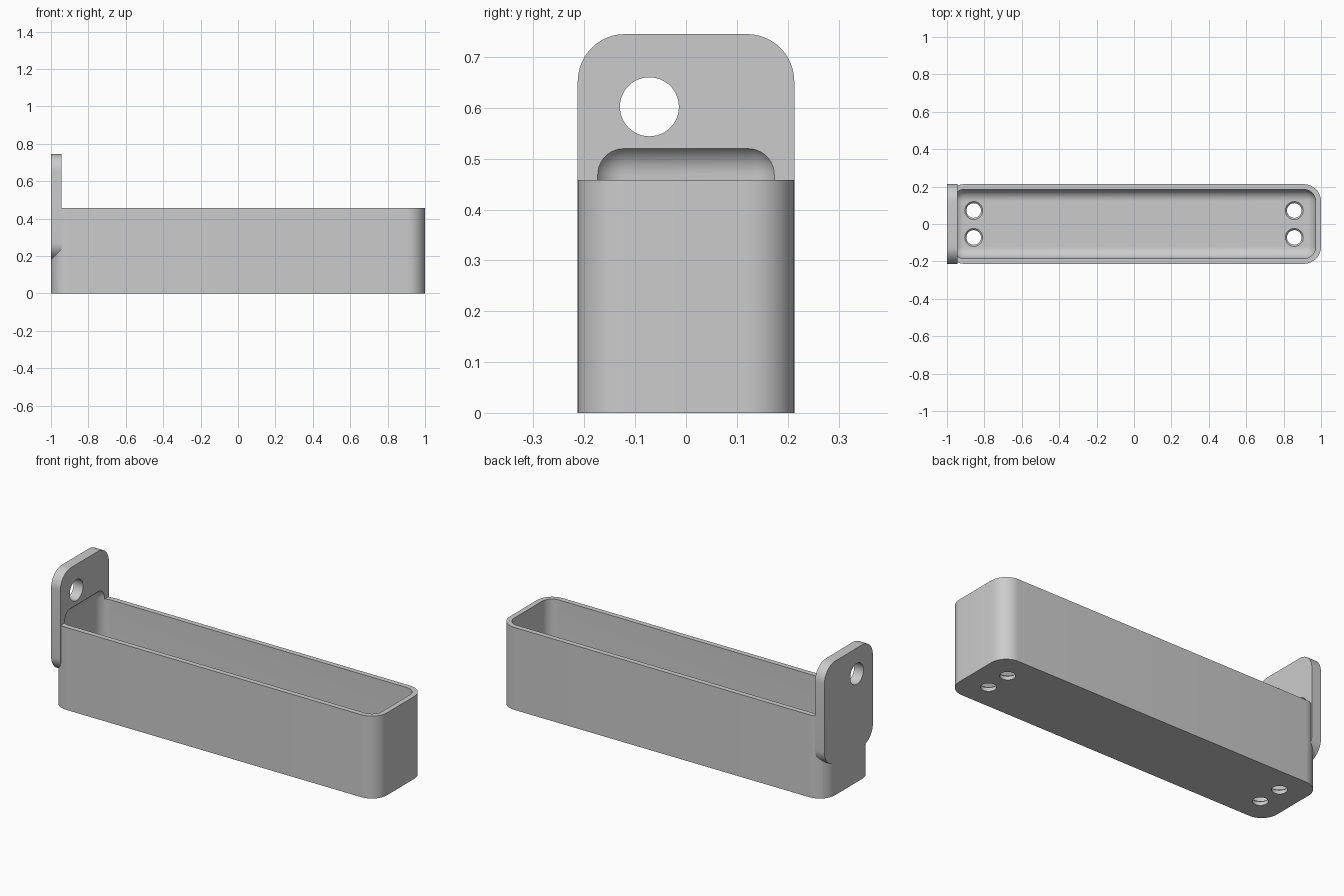
import bpy
import bmesh
from mathutils import Matrix, Vector

if "Cube" in bpy.data.objects:
    bpy.data.objects.remove(bpy.data.objects["Cube"], do_unlink=True)

HALF_W = 0.213      # half depth of tray and plate
RIM = 0.458         # tray rim height
CORNER = 0.093      # outer corner radius
WALL = 0.029

grey = bpy.data.materials.new("light grey")
grey.use_nodes = True
grey.diffuse_color = (0.6, 0.6, 0.6, 1)
grey.node_tree.nodes["Principled BSDF"].inputs["Base Color"].default_value = (0.6, 0.6, 0.6, 1)


def finish(name, bm):
    bmesh.ops.recalc_face_normals(bm, faces=bm.faces)
    mesh = bpy.data.meshes.new(name)
    bm.to_mesh(mesh)
    bm.free()
    mesh.materials.append(grey)
    obj = bpy.data.objects.new(name, mesh)
    bpy.context.collection.objects.link(obj)
    return obj


def rounded_box(name, low, high, radius, axis=None, segments=12):
    """Box with edges along one axis rounded, or all edges if axis is None."""
    low, high = Vector(low), Vector(high)
    bm = bmesh.new()
    bmesh.ops.create_cube(bm, size=1)
    bmesh.ops.scale(bm, vec=high - low, verts=bm.verts)
    bmesh.ops.translate(bm, vec=(low + high) / 2, verts=bm.verts)
    edges = [e for e in bm.edges if axis is None
             or abs((e.verts[0].co - e.verts[1].co).normalized()[axis]) > 0.9]
    bmesh.ops.bevel(bm, geom=edges, offset=radius, segments=segments,
                    profile=0.5, affect='EDGES')
    return finish(name, bm)


def cylinder(name, center, r1, r2, depth, axis='Z'):
    bm = bmesh.new()
    turn = Matrix.Rotation(1.5707963, 4, 'Y') if axis == 'X' else Matrix()
    bmesh.ops.create_cone(bm, cap_ends=True, segments=48, radius1=r1, radius2=r2,
                          depth=depth, matrix=Matrix.Translation(center) @ turn)
    return finish(name, bm)


def combine(obj, tool, operation):
    """Apply a boolean and remove the helper."""
    mod = obj.modifiers.new(operation.lower(), 'BOOLEAN')
    mod.operation = operation
    mod.solver = 'EXACT'
    mod.object = tool
    bpy.context.view_layer.update()
    result = bpy.data.meshes.new_from_object(
        obj.evaluated_get(bpy.context.evaluated_depsgraph_get()))
    obj.modifiers.clear()
    obj.data = result
    bpy.data.objects.remove(tool, do_unlink=True)


# Outer tray body with rounded upright corners
tray = rounded_box("tray_with_hanging_plate", (-1, -HALF_W, 0), (1, HALF_W, RIM), CORNER, axis=2)

# Upright hanging plate at the right end
plate = rounded_box("hanging_plate", (-1, -HALF_W, 0.18), (-0.943, HALF_W, 0.745), CORNER, axis=0)
combine(tray, plate, 'UNION')

# Soft-edged cavity, which also leaves a shallow recess in the plate
cavity = rounded_box("cavity_cutter", (WALL - 1, WALL - HALF_W, WALL),
                     (1 - WALL, HALF_W - WALL, 0.53), 0.062)
combine(tray, cavity, 'DIFFERENCE')

# Hanging hole through the plate
combine(tray, cylinder("hanging_hole_cutter", (-0.97, -0.072, 0.602), 0.058, 0.058, 0.2, 'X'),
        'DIFFERENCE')

# Four floor holes with a slight countersink
for x in (-0.857, 0.857):
    for y in (-0.072, 0.072):
        combine(tray, cylinder("drain_cutter", (x, y, 0), 0.039, 0.039, 0.2), 'DIFFERENCE')
        combine(tray, cylinder("countersink_cutter", (x, y, WALL), 0.036, 0.06, 0.024),
                'DIFFERENCE')

# Smooth the rounded surfaces, keep real edges crisp
bpy.ops.object.select_all(action='DESELECT')
tray.select_set(True)
bpy.context.view_layer.objects.active = tray
bpy.ops.object.shade_smooth_by_angle(angle=0.5)
